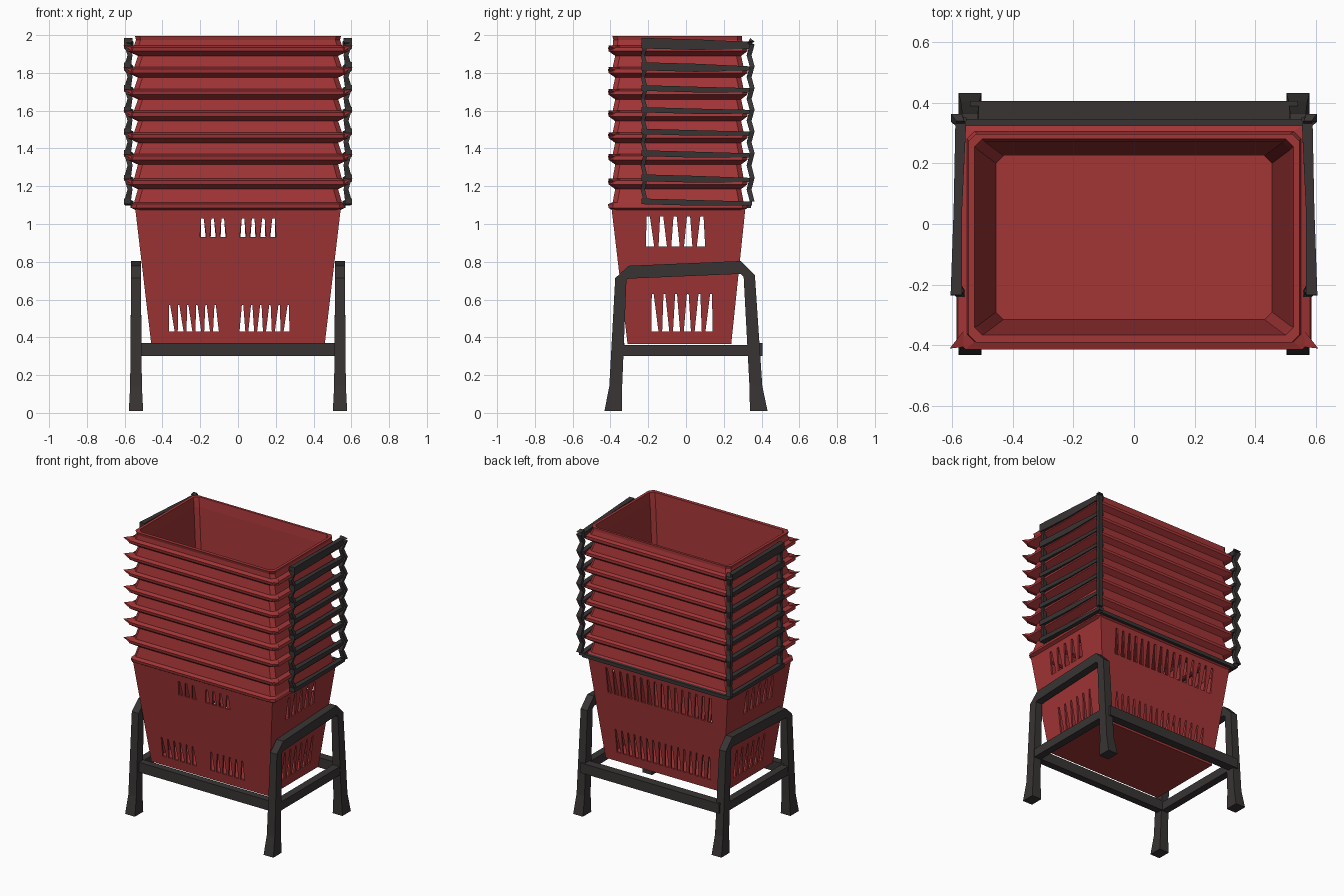
import bpy, bmesh, random
from mathutils import Vector

if "Cube" in bpy.data.objects:
    bpy.data.objects.remove(bpy.data.objects["Cube"])

random.seed(4)

def material(name, rgb):
    m = bpy.data.materials.new(name)
    m.diffuse_color = (*rgb, 1)
    m.use_nodes = True
    m.node_tree.nodes["Principled BSDF"].inputs["Base Color"].default_value = m.diffuse_color
    return m

RED = material("basket_red", (0.36, 0.035, 0.037))
DARK = material("dark_metal", (0.040, 0.034, 0.034))

def finish(name, bm, mat, normals=True):
    if normals:
        bmesh.ops.recalc_face_normals(bm, faces=bm.faces)
    me = bpy.data.meshes.new(name)
    bm.to_mesh(me)
    bm.free()
    me.materials.append(mat)
    ob = bpy.data.objects.new(name, me)
    bpy.context.collection.objects.link(ob)
    return ob

def box(name, lo, hi, mat):
    bm = bmesh.new()
    bmesh.ops.create_cube(bm, size=1)
    for v in bm.verts:
        v.co = [(a + b) / 2 + c * (b - a) for a, b, c in zip(lo, hi, v.co)]
    return finish(name, bm, mat)

def loft(bm, rings, caps=(True, True)):
    rows = [[bm.verts.new(p) for p in r] for r in rings]
    n = len(rows[0])
    for a, b in zip(rows, rows[1:]):
        for i in range(n):
            bm.faces.new((a[i], a[(i + 1) % n], b[(i + 1) % n], b[i]))
    if caps[0]:
        bm.faces.new(rows[0][::-1])
    if caps[1]:
        bm.faces.new(rows[-1])

def sweep(bm, path):
    """Rectangular bar through (x, y, z, half_x, half_width) points, bent in the yz plane."""
    pts = [Vector((0, p[1], p[2])) for p in path]
    rings = []
    for i, (x, y, z, hx, hw) in enumerate(path):
        d = (pts[min(i + 1, len(pts) - 1)] - pts[max(i - 1, 0)]).normalized()
        n = Vector((0, -d.z, d.y)) * hw
        if i == 0 or i == len(path) - 1:
            n = Vector((0, n.y, 0)) if abs(d.z) > 0.9 else n
        c, s = Vector((x, y, z)), Vector((hx, 0, 0))
        rings.append([c - s - n, c + s - n, c + s + n, c - s + n])
    loft(bm, rings)

# Stand: splayed bent side frames
for side, sx in (("left", -1), ("right", 1)):
    x = 0.54 * sx
    bm = bmesh.new()
    sweep(bm, [(x, -0.385, 0.01, 0.038, 0.047), (x, -0.372, 0.14, 0.031, 0.034),
               (x, -0.345, 0.71, 0.026, 0.03), (x, -0.30, 0.745, 0.026, 0.034),
               (x, 0.29, 0.77, 0.026, 0.034), (x, 0.335, 0.725, 0.026, 0.03),
               (x, 0.37, 0.14, 0.031, 0.034), (x, 0.385, 0.01, 0.038, 0.047)])
    finish(side + "_leg_frame", bm, DARK)
    box(side + "_lower_rail", (x - 0.026, -0.35, 0.30), (x + 0.026, 0.36, 0.36), DARK)
box("front_lower_rail", (-0.54, -0.375, 0.30), (0.54, -0.325, 0.37), DARK)
box("back_lower_rail", (-0.54, 0.345, 0.30), (0.54, 0.405, 0.37), DARK)

# Bottom basket: slotted tapering walls
Z0, Z1 = 0.37, 1.09
BOT = [(-0.46, -0.31), (0.46, -0.31), (0.46, 0.24), (-0.46, 0.24)]
TOP = [(-0.545, -0.395), (0.545, -0.395), (0.545, 0.315), (-0.545, 0.315)]

def wall(name, k, count, span, rows, low_open, high_open):
    a, b = Vector((*BOT[k], Z0)), Vector((*BOT[(k + 1) % 4], Z0))
    c, d = Vector((*TOP[k], Z1)), Vector((*TOP[(k + 1) % 4], Z1))
    pitch = (span[1] - span[0]) / count
    centres = [span[0] + pitch * (i + 0.5) for i in range(count)]
    vs = [0] + [(z - Z0) / (Z1 - Z0) for z in rows] + [1]
    bm = bmesh.new()
    grid = []
    for j, v in enumerate(vs):
        half = pitch * (0.08 if j == 2 else 0.12 if j == 4 else 0.33)
        us = [0.0]
        for u in centres:
            us += [u - half, u + half]
        us.append(1.0)
        grid.append([bm.verts.new(a.lerp(b, u).lerp(c.lerp(d, u), v)) for u in us])
    for j in range(len(vs) - 1):
        for i in range(len(grid[0]) - 1):
            if i % 2:
                u = centres[i // 2]
                if (j == 1 and low_open(u)) or (j == 3 and high_open(u)):
                    continue
            bm.faces.new((grid[j][i], grid[j][i + 1], grid[j + 1][i + 1], grid[j + 1][i]))
    ob = finish(name, bm, RED, False)
    mod = ob.modifiers.new("thickness", 'SOLIDIFY')
    mod.thickness = 0.012

always = lambda u: True
wall("basket_front_wall", 0, 16, (0.1, 0.9), (0.43, 0.57, 0.93, 1.03),
     lambda u: u < 0.40 or 0.52 < u < 0.8, lambda u: 0.32 < u < 0.45 or 0.52 < u < 0.72)
wall("basket_right_wall", 1, 6, (0.22, 0.83), (0.43, 0.63, 0.88, 1.04), always, lambda u: u < 0.7)
wall("basket_back_wall", 2, 16, (0.1, 0.9), (0.43, 0.60, 0.86, 1.04), always, always)
wall("basket_left_wall", 3, 6, (0.17, 0.78), (0.43, 0.63, 0.88, 1.04), always, lambda u: u > 0.3)
box("basket_floor", (-0.46, -0.31, 0.365), (0.46, 0.24, 0.38), RED)

# Nested baskets: stacked flaring rims, then the open inside of the top one
def ring(x, y0, y1, z, c=0.025):
    return [(-x + c, y0, z), (x - c, y0, z), (x, y0 + c, z), (x, y1 - c, z),
            (x - c, y1, z), (-x + c, y1, z), (-x, y1 - c, z), (-x, y0 + c, z)]

LEVELS = [1.085, 1.21, 1.34, 1.455, 1.57, 1.685, 1.80, 1.915]
rings = [ring(0.535, -0.385, 0.305, 1.07)]
for i, z in enumerate(LEVELS):
    lip = 0.565 if i == 0 else 0.585
    rings += [ring(lip, -0.41, 0.325, z), ring(lip - 0.005, -0.413, 0.325, z + 0.02),
              ring(0.55, -0.388, 0.305, z + 0.03)]
    if i < len(LEVELS) - 1:
        rings.append(ring(0.53, -0.375, 0.292, LEVELS[i + 1] - 0.025))
rings += [ring(0.54, -0.385, 0.297, 1.975), ring(0.545, -0.39, 0.297, 1.995),
          ring(0.525, -0.365, 0.28, 1.995), ring(0.515, -0.36, 0.27, 1.93),
          ring(0.455, -0.315, 0.225, 1.29)]
bm = bmesh.new()
loft(bm, rings, (False, True))
finish("nested_baskets", bm, RED)

# Rim corner points at the front of the stack
bm = bmesh.new()
for z in LEVELS[1:]:
    for sx in (-1, 1):
        tip = bm.verts.new((sx * 0.607, -0.41, z + 0.03))
        base = [bm.verts.new(p) for p in ((sx * 0.56, -0.405, z), (sx * 0.56, -0.35, z),
                                          (sx * 0.56, -0.35, z + 0.03), (sx * 0.56, -0.405, z + 0.02))]
        for i in range(4):
            bm.faces.new((base[i], base[(i + 1) % 4], tip))
        bm.faces.new(base[::-1])
finish("rim_corners", bm, RED)

# Folded carrying handles along both ends of the stack
for side, sx in (("left", -1), ("right", 1)):
    bm = bmesh.new()
    heights = [z + 0.035 for z in LEVELS] + [1.965]
    for i, z in enumerate(heights):
        h = random.uniform(0.013, 0.022)
        sweep(bm, [(sx * 0.585, -0.235, z, 0.019, h), (sx * 0.58, 0.05, z - 0.008, 0.014, h),
                   (sx * 0.57, 0.35, z - 0.012, 0.018, 0.011)])
    # zigzag uprights at each end of the handles
    for y, w in ((-0.225, 0.011), (0.338, 0.013)):
        path = []
        for z, nxt in zip(heights, heights[1:] + [1.98]):
            path += [(sx * 0.585, y + 0.012, z, 0.018, w), (sx * 0.572, y - 0.004, (z + nxt) / 2, 0.013, w)]
        sweep(bm, path)
    finish(side + "_handles", bm, DARK)
box("back_handle_bar", (-0.57, 0.322, 1.085), (0.57, 0.345, 1.11), DARK)
